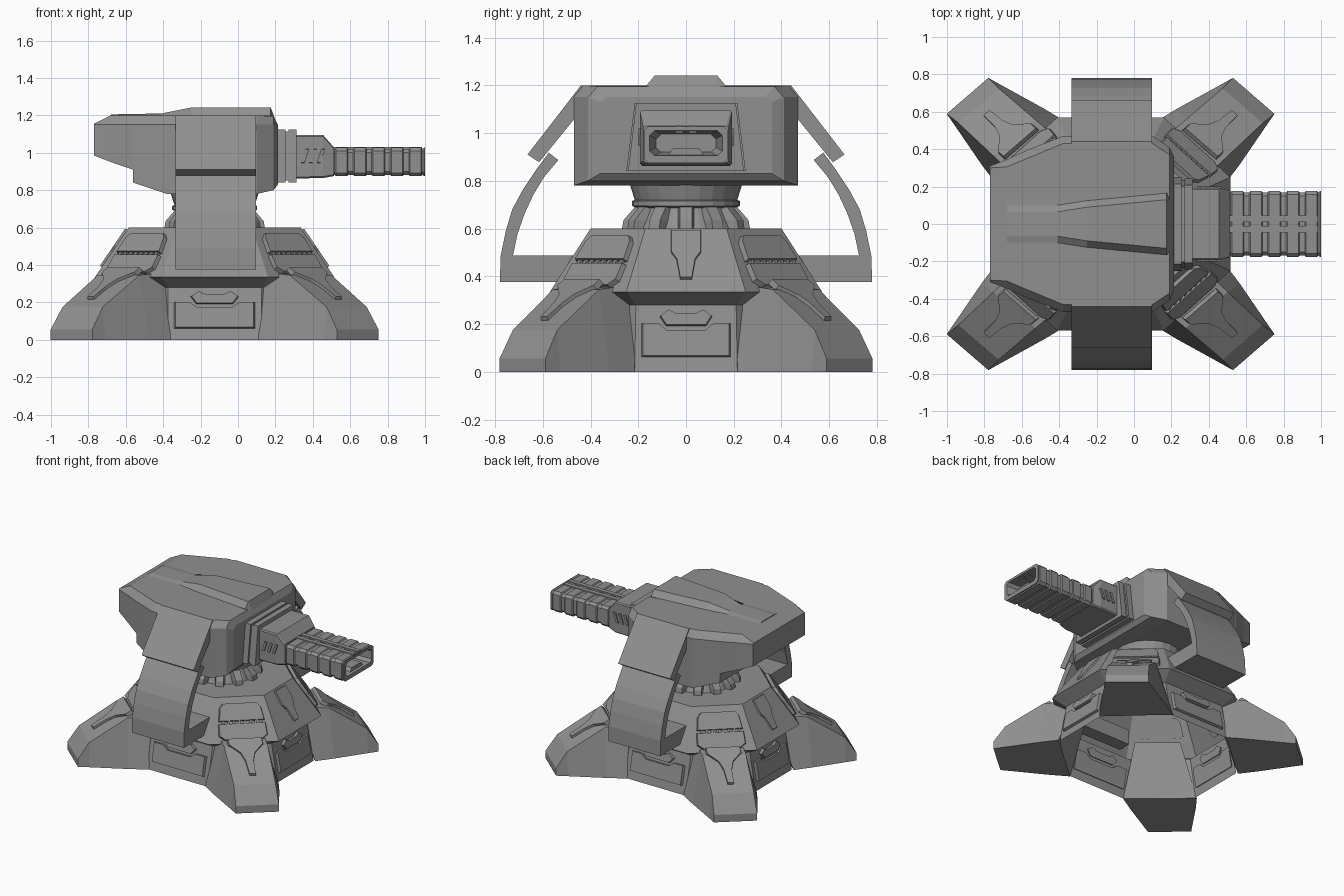
import bpy, bmesh
from math import sin, cos, pi, hypot
from mathutils import Vector as V

if "Cube" in bpy.data.objects:
    bpy.data.objects.remove(bpy.data.objects["Cube"])

CX = -0.125  # centre of the base in x
grey = bpy.data.materials.new("dark_grey")
grey.diffuse_color = (.28, .28, .28, 1)
grey.use_nodes = True
grey.node_tree.nodes["Principled BSDF"].inputs["Base Color"].default_value = grey.diffuse_color


def loft(name, rings, cap0=True, cap1=True):
    """Skin a list of equal-length closed rings."""
    bm = bmesh.new()
    vs = [[bm.verts.new(p) for p in r] for r in rings]
    n = len(vs[0])
    for a, b in zip(vs, vs[1:]):
        for i in range(n):
            j = (i + 1) % n
            bm.faces.new((a[i], a[j], b[j], b[i]))
    if cap0:
        bm.faces.new(vs[0])
    if cap1:
        bm.faces.new(vs[-1])
    bmesh.ops.recalc_face_normals(bm, faces=bm.faces)
    me = bpy.data.meshes.new(name)
    bm.to_mesh(me)
    bm.free()
    me.materials.append(grey)
    ob = bpy.data.objects.new(name, me)
    bpy.context.collection.objects.link(ob)
    return ob


def prism(name, yz, x0, x1):
    return loft(name, [[(x, y, z) for y, z in yz] for x in (x0, x1)])


def plate(name, pts, frame, depth=0.018, shrink=0.95):
    """Raised bevelled plate drawn in a face frame (origin, u, v, normal)."""
    o, u, v, n = frame
    c = sum((V(p) for p in pts), V((0, 0))) / len(pts)
    top = [c + (V(p) - c) * shrink for p in pts]
    return loft(name, [[o + u * p[0] + v * p[1] + n * d for p in r]
                       for r, d in ((pts, -0.01), (top, depth))])


def frame(a, b, c, d):
    """Frame of a sloped face: bottom edge a-b, top edge c-d."""
    a, b, c, d = map(V, (a, b, c, d))
    o = (a + b) / 2
    u = (b - a).normalized()
    v = ((c + d) / 2 - o).normalized()
    n = u.cross(v).normalized()
    if n.x * (o.x - CX) + n.y * o.y < 0:
        n = -n
    return o, u, v, n


def octa(hx, hy, cx, cy, z):
    return [(CX + x, y, z) for x, y in ((hx, -cy), (hx, cy), (cx, hy), (-cx, hy),
                                        (-hx, cy), (-hx, -cy), (-cx, -hy), (cx, -hy))]


def circle(r, z, n=24):
    return [(CX + r * cos(2 * pi * i / n), r * sin(2 * pi * i / n), z) for i in range(n)]


def mirror_pts(pts):
    return pts + [(-a, b) for a, b in reversed(pts)]


# base hull, open underneath
hull = [octa(.60, .54, .25, .215, 0), octa(.55, .48, .25, .21, .28),
        octa(.64, .57, .285, .25, .335), octa(.46, .40, .20, .17, .6)]
loft("base_hull", hull, cap0=False)

# plates on the four flat sides and the four diagonal sides
main = mirror_pts([(.22, .06), (.22, .205), (.14, .205), (.10, .175)])
handle = mirror_pts([(.10, .195), (.13, .235), (.09, .262), (.05, .245)])
channel = mirror_pts([(.025, .06), (.04, .16), (.065, .2), (.065, .31)])
pad_low = mirror_pts([(.13, .02), (.17, .05), (.165, .135)])
pad_high = mirror_pts([(.16, .15), (.145, .245), (.12, .275)])
for i in range(8):
    j = (i + 1) % 8
    low = frame(hull[0][i], hull[0][j], hull[1][i], hull[1][j])
    up = frame(hull[2][i], hull[2][j], hull[3][i], hull[3][j])
    if i % 2 == 0:
        k = .86 if i % 4 == 0 else 1
        plate("hatch_plate", [(a * k, b) for a, b in main], low)
        plate("hatch_handle", [(a * k, b) for a, b in handle], low, .022)
        if i % 4 == 0:
            plate("skirt_channel", channel, up, .012)
    else:
        plate("skirt_pad_lower", pad_low, up, .022)
        plate("skirt_pad_upper", pad_high, up, .022)
        for q in range(8):
            a = -.13 + q * .037
            plate("pad_seam_rib", [(a - .01, .131), (a + .01, .135), (a + .016, .155),
                                   (a - .004, .151)], up, .016)

# four diagonal legs: distance bottom, top, half width bottom, top, top z
stations = [(.57, .45, .25, .155, .37), (.70, .69, .225, .148, .345),
            (.95, .948, .165, .142, .175), (1.027, 1.027, .147, .147, .055)]
arrow = mirror_pts([(.12, -.06), (.12, -.01), (.05, .06), (.028, .13), (.022, .24)])
L = hypot(.765, .685)
for sx in (-1, 1):
    for sy in (-1, 1):
        d = V((sx * .765 / L, sy * .685 / L, 0))
        t = V((-sx * .756, sy * .654, 0))
        c = V((CX, 0, 0))
        rings = []
        for sb, st, wb, wt, z in stations:
            zt = V((0, 0, z))
            rings.append([c + d * sb - t * wb, c + d * sb + t * wb,
                          c + d * st + t * wt + zt, c + d * st - t * wt + zt])
        loft("leg", rings)
        v = (d * .258 - V((0, 0, .17))).normalized()
        n = t.cross(v).normalized()
        n = n if n.z > 0 else -n
        plate("leg_arrow_plate", arrow, (c + d * .69 + V((0, 0, .345)), t, v, n), .016)

# neck: ribbed cone, collar and flare
loft("neck_cone", [circle(.235, .59), circle(.185, .70)])
loft("neck_collar", [circle(.20, .685), circle(.227, .695), circle(.227, .715),
                     circle(.215, .72), circle(.24, .80)])
for i in range(12):
    a = 2 * pi * i / 12
    d, t, c = V((cos(a), sin(a), 0)), V((-sin(a), cos(a), 0)), V((CX, 0, 0))
    loft("neck_rib", [[c + d * r + t * w + V((0, 0, z)) for r, w in
                       ((r0, .036), (r1, .026), (r1, -.026), (r0, -.036))]
                      for r0, r1, z in ((.2, .268, .6), (.2, .262, .635), (.17, .21, .695))])

# turret head: x, half width, bottom z, shoulder z, top half width, top z
head = [(.213, .36, .83, 1.13, .33, 1.15), (.19, .41, .80, 1.15, .37, 1.195),
        (.10, .47, .78, 1.15, .43, 1.2), (-.38, .47, .78, 1.15, .43, 1.2),
        (-.56, .40, .84, 1.15, .355, 1.2), (-.562, .40, .91, 1.15, .355, 1.2),
        (-.68, .345, .95, 1.15, .305, 1.2), (-.77, .31, .985, 1.15, .30, 1.155)]
loft("turret_head", [[(x, s * y, z) for s, y, z in
                      ((1, w, zb), (1, w, zs), (1, wt, zt), (-1, wt, zt), (-1, w, zs), (-1, w, zb))]
                     for x, w, zb, zs, wt, zt in head])
loft("head_top_ridge", [[(x, w, 1.14), (x, w, min(z, 1.2)), (x, w - .035, z),
                         (x, .035 - w, z), (x, -w, min(z, 1.2)), (x, -w, 1.14)]
                        for x, w, z in ((-.68, .10, 1.205), (-.41, .10, 1.21), (-.25, .125, 1.242),
                                        (.175, .165, 1.242), (.205, .15, 1.16))])

# side armour: straight upper plate, curved lower plate with a shelf into the base
upper = [(.40, 1.2), (.44, 1.2), (.664, .91), (.615, .878), (.467, 1.06), (.40, 1.1)]
lower = [(.535, .887), (.575, .918), (.625, .85), (.685, .76), (.728, .68), (.755, .59), (.776, .487),
         (.78, .375), (.45, .375), (.45, .487), (.725, .487), (.705, .58), (.675, .665),
         (.64, .74), (.595, .815)]
for s in (-1, 1):
    prism("upper_side_armour", [(s * y, z) for y, z in upper], -.333, .097)
    prism("lower_side_armour", [(s * y, z) for y, z in lower], -.333, .097)


def box8(x, w, z0, z1, c):
    """Chamfered rectangle across x."""
    return [(x, y, z) for y, z in ((w, z0 + c), (w, z1 - c), (w - c, z1), (c - w, z1),
                                   (-w, z1 - c), (-w, z0 + c), (c - w, z0), (w - c, z0))]


# gun mount
trap = [(.25, .84), (.215, 1.125), (-.215, 1.125), (-.25, .84)]
prism("mount_plate_rear", trap, .20, .255)
prism("mount_neck", [(y * .94, .98 + (z - .98) * .92) for y, z in trap], .25, .275)
prism("mount_plate_front", [(y * .97, z) for y, z in trap], .27, .312)
loft("gun_block", [box8(.30, .192, .862, 1.095, .008), box8(.455, .192, .865, 1.095, .008),
                   box8(.512, .178, .875, 1.03, .008)])
for s in (-1, 1):
    for i in range(3):
        x = .335 + i * .043
        plate("block_slot_rib", [(x, .945), (x + .02, .945), (x + .045, 1.02), (x + .025, 1.02)],
              (V((0, s * .192, 0)), V((1, 0, 0)), V((0, 0, 1)), V((0, s, 0))), .008)

# ribbed barrel with a hollow muzzle
rings = []
for i in range(5):
    x = .505 + i * .099
    for dx, g in ((0, .007), (.012, .007), (.018, 0), (.078, 0), (.084, .007)):
        rings.append(box8(x + dx, .176 - g, .875 + g, 1.027 - g, .018))
rings += [box8(.995, .176, .875, 1.027, .018), box8(1.0, .176, .875, 1.027, .018),
          box8(1.0, .152, .905, 1.01, .02), box8(.88, .125, .92, .995, .02)]
loft("barrel", rings)
for s in (-1, 1):
    prism("barrel_top_rail", [(s * .012, 1.0), (s * .012, 1.032), (s * .045, 1.032), (s * .045, 1.0)], .51, .985)
prism("muzzle_lower_block", [(.08, .9), (.055, .935), (-.055, .935), (-.08, .9)], .89, .98)
